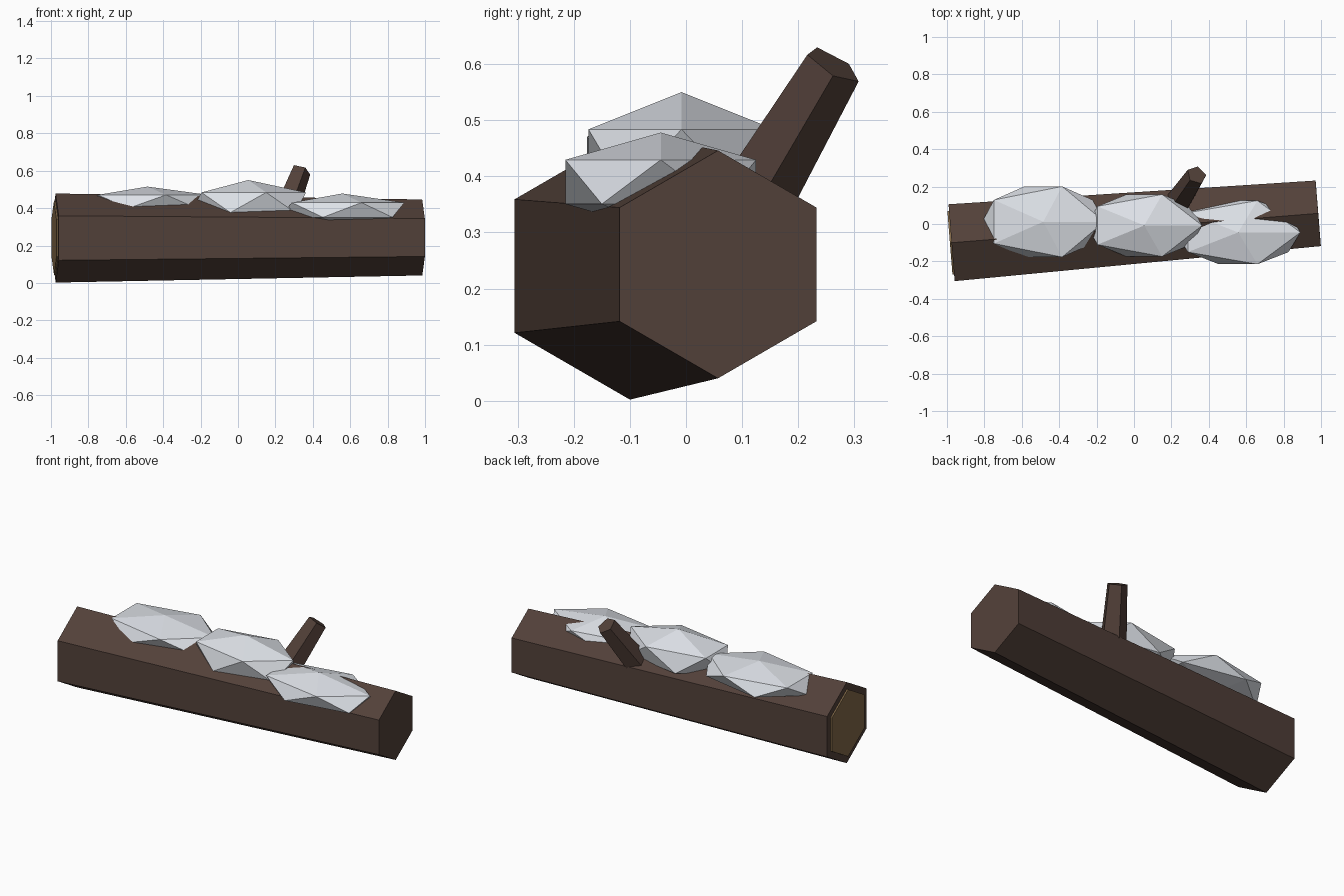
import bpy, bmesh, math
from mathutils import Vector, Matrix

cube = bpy.data.objects.get("Cube")
if cube:
    bpy.data.objects.remove(cube, do_unlink=True)


def material(name, rgb):
    m = bpy.data.materials.new(name)
    m.use_nodes = True
    m.diffuse_color = (*rgb, 1)
    m.node_tree.nodes["Principled BSDF"].inputs["Base Color"].default_value = (*rgb, 1)
    return m


bark = material("dark bark", (0.085, 0.052, 0.041))
wood = material("cut wood", (0.22, 0.14, 0.065))
snow = material("snow", (0.76, 0.79, 0.84))


def finish(name, bm, mat):
    mesh = bpy.data.meshes.new(name)
    bmesh.ops.recalc_face_normals(bm, faces=bm.faces)
    bm.to_mesh(mesh)
    bm.free()
    mesh.materials.append(mat)
    obj = bpy.data.objects.new(name, mesh)
    bpy.context.collection.objects.link(obj)
    return obj


def tapered_prism(name, start, end, r_start, r_end, sides, toward, mat):
    """Flat-sided prism between two points, with one corner facing 'toward'."""
    start, end = Vector(start), Vector(end)
    axis = (end - start).normalized()
    u = Vector(toward)
    u = (u - axis * u.dot(axis)).normalized()
    w = axis.cross(u)
    bm = bmesh.new()
    rings = []
    for centre, r in ((start, r_start), (end, r_end)):
        angles = [math.tau * i / sides for i in range(sides)]
        rings.append([bm.verts.new(centre + r * (u * math.cos(a) + w * math.sin(a)))
                      for a in angles])
        bm.faces.new(rings[-1])
    for i in range(sides):
        j = (i + 1) % sides
        bm.faces.new((rings[0][i], rings[0][j], rings[1][j], rings[1][i]))
    return finish(name, bm, mat)


def snow_patch(name, centre, size):
    """Squashed faceted ball resting on the log."""
    bm = bmesh.new()
    bmesh.ops.create_icosphere(bm, subdivisions=1, radius=1)
    bm.transform(Matrix.Translation(centre) @ Matrix.Diagonal((*size, 1)))
    return finish(name, bm, snow)


# Six-sided log, thinner at its left end
thick_end, thin_end = Vector((-0.975, -0.1, 0.24)), Vector((0.985, 0.057, 0.243))
tapered_prism("log", thick_end, thin_end, 0.238, 0.203, 6, (0, 0, 1), bark)

# Sawn face on the thick end
out = (thick_end - thin_end).normalized()
tapered_prism("sawn_face", thick_end, thick_end + out * 0.009, 0.197, 0.197, 6, (0, 0, 1), wood)

# Broken branch stub
tapered_prism("branch_stub", (0.195, 0.047, 0.24), (0.335, 0.262, 0.599),
              0.08, 0.055, 5, (0.93, 0, -0.36), bark)

# Snow along the top
snow_patch("snow_right", (-0.485, 0.012, 0.435), (0.365, 0.222, 0.08))
snow_patch("snow_middle", (0.055, -0.008, 0.43), (0.346, 0.195, 0.12))
snow_patch("snow_left", (0.557, -0.045, 0.39), (0.372, 0.2, 0.088))
